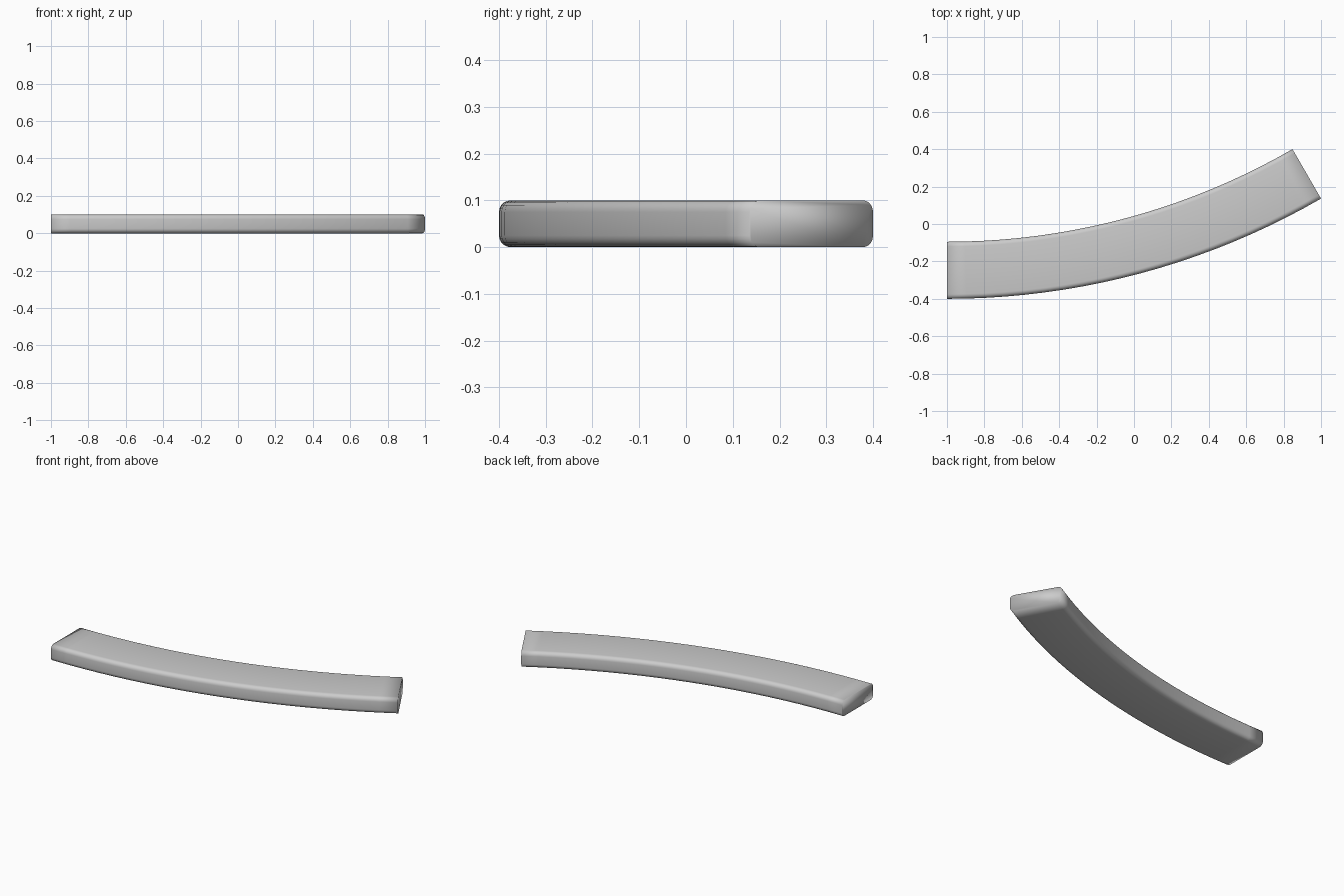
import bpy, bmesh
from math import sin, cos, pi, radians

if "Cube" in bpy.data.objects:
    bpy.data.objects.remove(bpy.data.objects["Cube"])

R_OUT, R_IN, H, R = 4.0, 3.695, 0.1, 0.025   # arc radii, height, edge rounding
CX, CY = -1.0, 3.6                           # arc centre
SWEEP, SEGS, CORNER = radians(30), 20, 5

# rounded rectangle cross-section: (radius, z)
profile = []
for i, (r, z) in enumerate([(R_OUT - R, H - R), (R_IN + R, H - R),
                            (R_IN + R, R), (R_OUT - R, R)]):
    for k in range(CORNER + 1):
        a = pi / 2 * (i + k / CORNER)
        profile.append((r + R * cos(a), z + R * sin(a)))

# sweep the section along the arc
bm = bmesh.new()
rings = []
for s in range(SEGS + 1):
    t = SWEEP * s / SEGS
    rings.append([bm.verts.new((CX + r * sin(t), CY - r * cos(t), z))
                  for r, z in profile])
n = len(profile)
for a, b in zip(rings, rings[1:]):
    for i in range(n):
        j = (i + 1) % n
        bm.faces.new((a[i], a[j], b[j], b[i]))

# flat end caps
bm.faces.new(rings[0])
bm.faces.new(rings[-1])
bmesh.ops.recalc_face_normals(bm, faces=bm.faces)
for f in bm.faces:
    f.smooth = True

mesh = bpy.data.meshes.new("curved_bar")
bm.to_mesh(mesh)
bm.free()
bar = bpy.data.objects.new("curved_bar", mesh)
bpy.context.collection.objects.link(bar)
